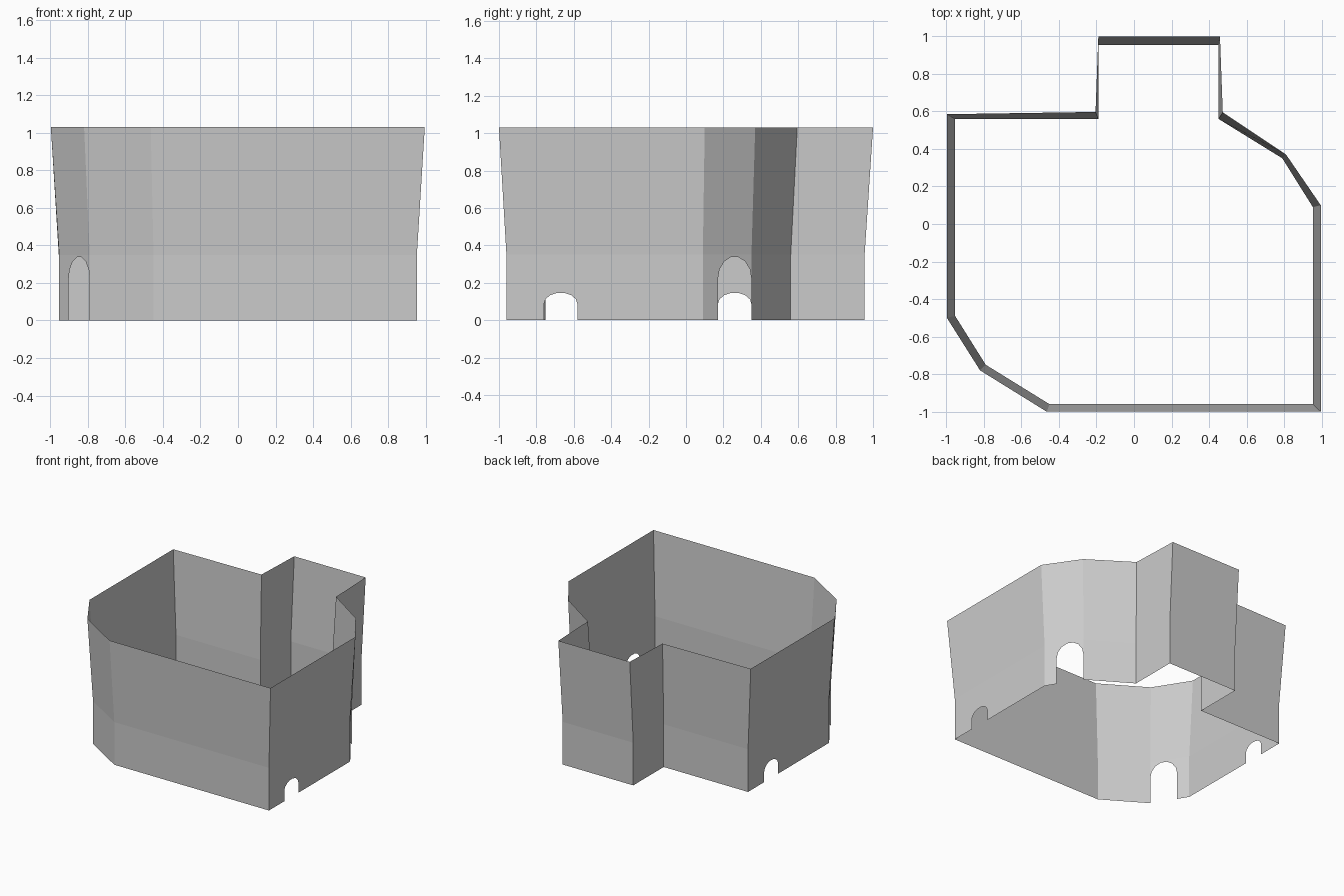
import bpy, bmesh, math
from mathutils import Vector

if "Cube" in bpy.data.objects:
    bpy.data.objects.remove(bpy.data.objects["Cube"])

BREAK, TOP = 0.35, 1.03   # heights: vertical base, then flared upper wall

# Plan outline, clockwise from above: base corners and rim corners
base = [(-0.955, 0.56), (-0.19, 0.56), (-0.19, 0.955), (0.45, 0.955), (0.45, 0.56),
        (0.79, 0.35), (0.953, 0.09), (0.953, -0.96), (-0.45, -0.96),
        (-0.79, -0.75), (-0.953, -0.49)]
rim = [(-0.997, 0.585), (-0.205, 0.597), (-0.19, 1.0), (0.458, 1.0), (0.473, 0.595),
       (0.81, 0.37), (0.995, 0.10), (0.995, -1.0), (-0.465, -1.0),
       (-0.82, -0.78), (-0.997, -0.50)]

# Arched openings: wall index -> (start, end along wall, spring height, peak height)
arches = {5: (0.0, 0.69, 0.22, 0.34), 9: (0.0, 0.69, 0.22, 0.34),
          6: (0.638, 0.81, 0.085, 0.147), 10: (0.629, 0.80, 0.085, 0.147)}


def arch_points(t0, t1, spring, peak, steps=7):
    """Rounded arch as (position along wall, height) pairs."""
    mid, half = (t0 + t1) / 2, (t1 - t0) / 2
    pts = []
    for k in range(steps + 1):
        a = math.pi * k / steps
        pts.append((mid - half * math.cos(a), spring + (peak - spring) * math.sin(a)))
    return pts


bm = bmesh.new()
n = len(base)
for i in range(n):
    j = (i + 1) % n
    a, b = Vector((*base[i], 0)), Vector((*base[j], 0))

    # Base wall, with a notch where it has an arch
    outline = [(0, 0)]
    if i in arches:
        t0, t1, spring, peak = arches[i]
        curve = arch_points(t0, t1, spring, peak)
        outline = ([(0, 0), (t0, 0)] if t0 > 0 else []) + curve + [(t1, 0)]
    outline += [(1, 0), (1, BREAK), (0, BREAK)]
    bm.faces.new([bm.verts.new(a.lerp(b, t) + Vector((0, 0, z))) for t, z in outline])

    # Flared upper wall
    quad = [(*base[i], BREAK), (*base[j], BREAK), (*rim[j], TOP), (*rim[i], TOP)]
    bm.faces.new([bm.verts.new(p) for p in quad])

bmesh.ops.remove_doubles(bm, verts=bm.verts, dist=0.0005)
bmesh.ops.reverse_faces(bm, faces=bm.faces)   # face outwards
bmesh.ops.triangulate(bm, faces=[f for f in bm.faces if len(f.verts) > 4])

mesh = bpy.data.meshes.new("room_walls")
bm.to_mesh(mesh)
bm.free()
bpy.context.collection.objects.link(bpy.data.objects.new("room_walls", mesh))
